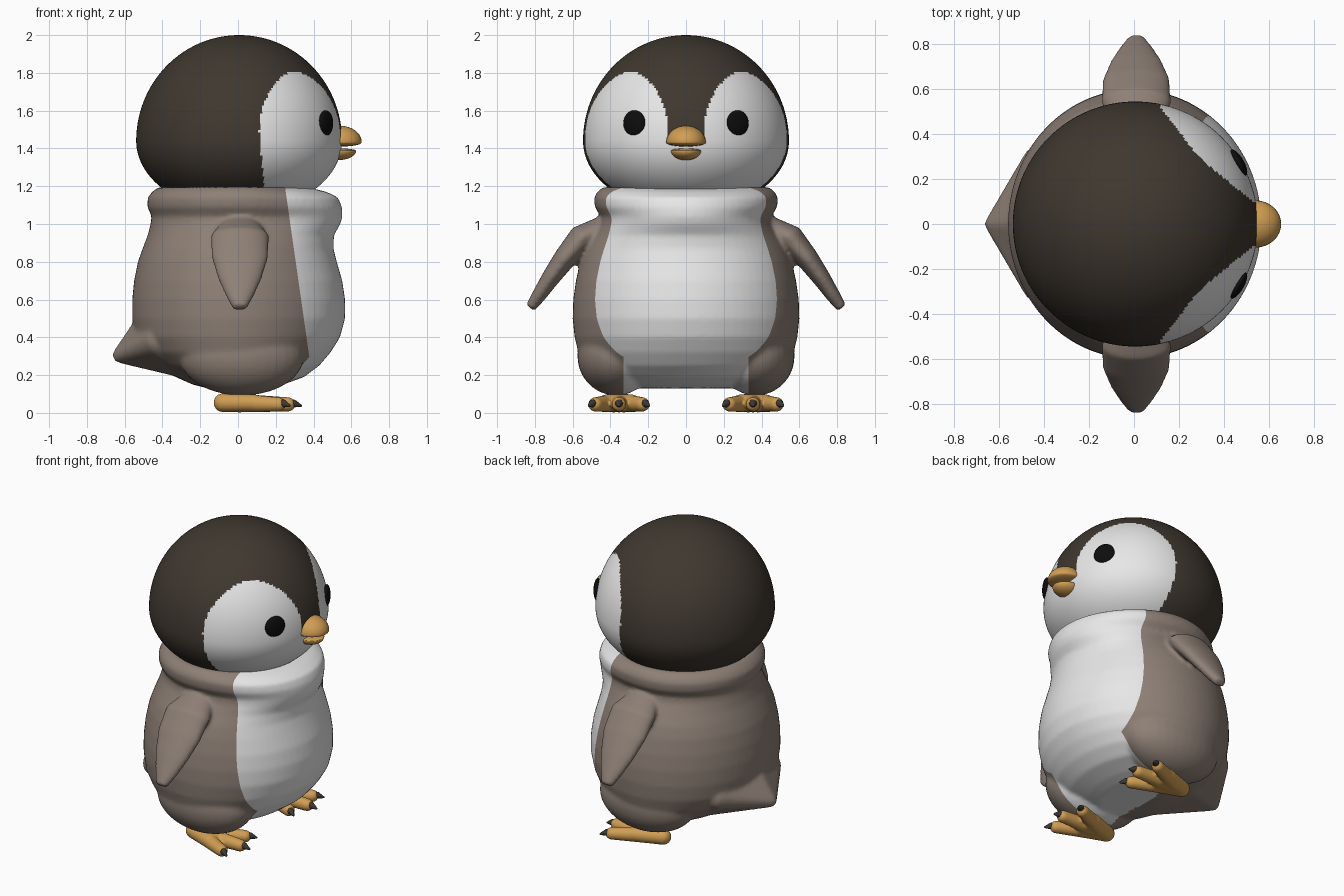
import bpy, bmesh, math
from mathutils import Vector, Matrix

if "Cube" in bpy.data.objects:
    bpy.data.objects.remove(bpy.data.objects["Cube"])


def material(name, rgb):
    m = bpy.data.materials.new(name)
    m.diffuse_color = (*rgb, 1)
    m.use_nodes = True
    m.node_tree.nodes["Principled BSDF"].inputs["Base Color"].default_value = m.diffuse_color
    return m


BROWN = material("taupe brown", (0.27, 0.215, 0.18))
WHITE = material("soft white", (0.80, 0.80, 0.80))
DARK = material("dark brown", (0.050, 0.039, 0.029))
ORANGE = material("beak orange", (0.63, 0.34, 0.085))
BLACK = material("eye black", (0.004, 0.004, 0.004))
CLAW = material("claw grey", (0.045, 0.04, 0.036))


def add_object(name, bm, *mats):
    bmesh.ops.recalc_face_normals(bm, faces=bm.faces[:])
    for f in bm.faces:
        f.smooth = True
    me = bpy.data.meshes.new(name)
    bm.to_mesh(me)
    bm.free()
    for m in mats:
        me.materials.append(m)
    ob = bpy.data.objects.new(name, me)
    bpy.context.collection.objects.link(ob)
    return ob


def ball(bm, centre, radii, turn=0, u=32, v=20):
    mat = Matrix.Translation(centre) @ Matrix.Rotation(turn, 4, 'Z') @ Matrix.Diagonal((*radii, 1))
    return bmesh.ops.create_uvsphere(bm, u_segments=u, v_segments=v, radius=1, matrix=mat)["verts"]


def loft(bm, rings):
    rows = [[bm.verts.new(p) for p in r] for r in rings]
    n = len(rows[0])
    for a, b in zip(rows, rows[1:]):
        for i in range(n):
            bm.faces.new((a[i], a[(i + 1) % n], b[(i + 1) % n], b[i]))
    bm.faces.new(rows[0][::-1])
    bm.faces.new(rows[-1])


def hull(bm, spheres):
    """Convex hull around (x, y, z, radius) spheres."""
    tmp = bmesh.new()
    for x, y, z, r in spheres:
        ball(tmp, (x, y, z), (r, r, r), u=16, v=10)
    pts = [v.co.copy() for v in tmp.verts]
    tmp.free()
    vs = [bm.verts.new(p) for p in pts]
    res = bmesh.ops.convex_hull(bm, input=vs)
    junk = set(res["geom_interior"]) | set(res["geom_unused"])
    bmesh.ops.delete(bm, geom=[g for g in junk if isinstance(g, bmesh.types.BMVert)], context='VERTS')


def fuse(bm, voxel, smooth):
    """Merge overlapping solids into one soft skin."""
    ob = add_object("helper", bm)
    mod = ob.modifiers.new("remesh", 'REMESH')
    mod.mode, mod.voxel_size = 'VOXEL', voxel
    mod = ob.modifiers.new("smooth", 'SMOOTH')
    mod.factor, mod.iterations = 0.5, smooth
    me = bpy.data.meshes.new_from_object(ob.evaluated_get(bpy.context.evaluated_depsgraph_get()))
    bpy.data.objects.remove(ob)
    out = bmesh.new()
    out.from_mesh(me)
    bpy.data.meshes.remove(me)
    return out


# Body with rolled collar: (z, front depth, back depth, half width)
SECTIONS = [
    (.13, .16, .16, .25), (.15, .24, .24, .34), (.19, .35, .33, .46), (.25, .43, .42, .53),
    (.32, .49, .50, .57), (.40, .54, .545, .59), (.50, .567, .56, .60), (.60, .567, .56, .597),
    (.70, .552, .55, .583), (.80, .523, .53, .56), (.87, .505, .505, .535), (.94, .508, .478, .495),
    (1.0, .542, .463, .46), (1.04, .553, .457, .452), (1.09, .55, .48, .483), (1.14, .53, .478, .487),
    (1.17, .47, .455, .47), (1.195, .37, .42, .44)]
body = bmesh.new()
rings = []
for z, f, b, w in SECTIONS:
    ring = []
    for i in range(72):
        a = 2 * math.pi * i / 72
        c = math.cos(a)
        ring.append((c * (f if c > 0 else b), math.sin(a) * w, z))
    rings.append(ring)
loft(body, rings)

# Wings: (y, z, half width, half thickness)
WING = [(.42, 1.0, .10, .06), (.54, .935, .155, .075), (.64, .82, .15, .06), (.72, .71, .115, .048),
        (.78, .62, .075, .038), (.825, .555, .038, .028)]
normal = Vector((0, .8, .6))
for s in (1, -1):
    rings = []
    for y, z, w, t in WING:
        ring = []
        for i in range(24):
            a = 2 * math.pi * i / 24
            p = Vector((.01 + w * math.cos(a), y, z)) + normal * t * math.sin(a)
            ring.append((p.x, p.y * s, p.z))
        rings.append(ring)
    loft(body, rings)
    # Leg bulges
    ball(body, (.02, .37 * s, .30), (.33, .205, .208))

# Tail
hull(body, [(-.625, 0, .305, .04), (-.42, .27, .38, .08), (-.42, -.27, .38, .08),
            (-.46, 0, .46, .09), (-.22, .2, .23, .06), (-.22, -.2, .23, .06)])

body = fuse(body, .0125, 7)
# White front panel, cut along clean lines
PANEL = Vector((1, 0, .143))
for co, no in (((.42, 0, 0), PANEL), ((0, .33, 0), (0, 1, 0)), ((0, -.33, 0), (0, 1, 0))):
    bmesh.ops.bisect_plane(body, geom=body.verts[:] + body.edges[:] + body.faces[:],
                           dist=1e-4, plane_co=co, plane_no=no)
for f in body.faces:
    c = f.calc_center_median()
    under = c.z < .3 and abs(c.y) < .33 and c.x > -.1
    f.material_index = int(c.dot(PANEL) > .42 or under)
add_object("body", body, BROWN, WHITE)

# Head: rounder above, flatter below, with two white cheek patches
head = bmesh.new()
ball(head, (0, 0, 0), (.545, .545, 1), u=240, v=120)
for v in head.verts:
    v.co.z = 1.44 + v.co.z * (.56 if v.co.z > 0 else .378)
    v.co.x += .006
for f in head.faces:
    x, y, z = f.calc_center_median()
    phi = math.degrees(math.atan2(abs(y), x))
    if z > 1.5:
        pale = ((phi - 44) / 34) ** 2 + ((z - 1.5) / .305) ** 2 < 1
    else:
        pale = x > .11 + (1.5 - z) * .1 and (z < 1.43 or phi > 10)
    f.material_index = int(pale)
add_object("head", head, DARK, WHITE)

# Eyes
for s, side in ((1, "left"), (-1, "right")):
    eye = bmesh.new()
    ball(eye, (.465, .273 * s, 1.533), (.024, .066, .069), turn=s * math.radians(30))
    add_object(side + "_eye", eye, BLACK)

# Beak halves: ellipsoids flattened on the mouth side
for name, c, r, sign in (("upper_beak", (.54, 0, 1.432), (.115, .105, .088), -1),
                         ("lower_beak", (.53, 0, 1.388), (.095, .08, .05), 1)):
    beak = bmesh.new()
    for v in ball(beak, c, r):
        if (v.co.z - c[2]) * sign > 0:
            v.co.z = c[2] + (v.co.z - c[2]) * .25
    add_object(name, beak, ORANGE)

# Feet with three toes and claws each
for s, side in ((1, "left"), (-1, "right")):
    cy = .355 * s
    foot, claws = bmesh.new(), bmesh.new()
    heel = (-.08, cy, .054, .05)
    hull(foot, [heel] + [(.09, cy + d, .052, .045) for d in (-.07, 0, .07)])
    for dx, dy in ((.265, 0), (.215, .125), (.215, -.125)):
        hull(foot, [(0, cy + dy * .2, .052, .05), (dx, cy + dy, .045, .038)])
        d = Vector((dx, dy, 0)).normalized()
        a, b = d * .028, d * .068
        hull(claws, [(dx + a.x, cy + dy + a.y, .05, .021), (dx + b.x, cy + dy + b.y, .038, .006)])
    add_object(side + "_foot", fuse(foot, .008, 3), ORANGE)
    add_object(side + "_claws", claws, CLAW)
